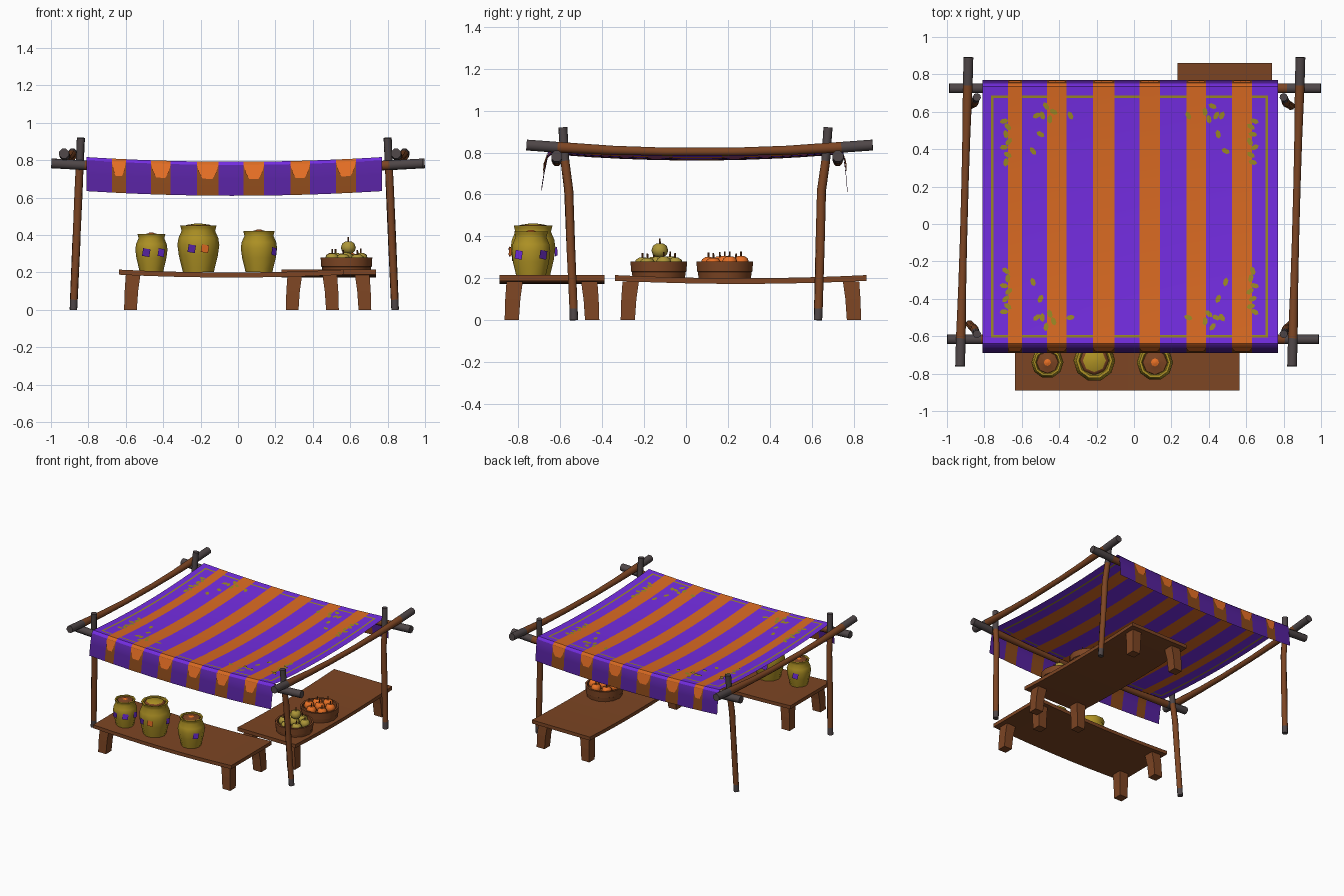
import bpy, bmesh, math, random
from mathutils import Vector

if "Cube" in bpy.data.objects:
    bpy.data.objects.remove(bpy.data.objects["Cube"])

random.seed(3)
COLORS = {
    "wood brown": (0.205, 0.060, 0.017), "dark binding": (0.078, 0.062, 0.064),
    "purple cloth": (0.175, 0.026, 0.76), "orange cloth": (0.70, 0.145, 0.016),
    "rust cloth": (0.25, 0.065, 0.010), "leaf gold": (0.33, 0.25, 0.017),
    "bright orange": (0.80, 0.16, 0.018), "pale apple": (0.42, 0.31, 0.04),
    "deep purple": (0.092, 0.016, 0.34), "mustard clay": (0.43, 0.29, 0.018),
}
NAMES = list(COLORS)
MATS = []
for n, c in COLORS.items():
    m = bpy.data.materials.new(n)
    m.diffuse_color = (*c, 1)
    m.use_nodes = True
    m.node_tree.nodes["Principled BSDF"].inputs["Base Color"].default_value = m.diffuse_color
    MATS.append(m)
WOOD, DARK, PURPLE, ORANGE, RUST, LEAF, BRIGHT, APPLE, DEEP, CLAY = range(10)


def finish(bm, name, smooth=None, recalc=True):
    if recalc:
        bmesh.ops.recalc_face_normals(bm, faces=bm.faces)
    me = bpy.data.meshes.new(name)
    bm.to_mesh(me)
    bm.free()
    for m in MATS:
        me.materials.append(m)
    ob = bpy.data.objects.new(name, me)
    bpy.context.collection.objects.link(ob)
    if smooth:
        bpy.ops.object.select_all(action='DESELECT')
        ob.select_set(True)
        bpy.context.view_layer.objects.active = ob
        bpy.ops.object.shade_smooth_by_angle(angle=math.radians(smooth))
    return ob


def skin(bm, rings, mat, caps=True):
    """Bridge closed rings of points; mat(i) gives the colour of band i."""
    vs = [[bm.verts.new(p) for p in r] for r in rings]
    n = len(vs[0])
    for i in range(len(vs) - 1):
        for j in range(n):
            k = (j + 1) % n
            bm.faces.new((vs[i][j], vs[i][k], vs[i + 1][k], vs[i + 1][j])).material_index = mat(i)
    if caps:
        bm.faces.new(vs[0][::-1]).material_index = mat(0)
        bm.faces.new(vs[-1]).material_index = mat(len(vs) - 2)


def pole(name, pts, radii, dark, sides=8):
    bm = bmesh.new()
    pts = [Vector(p) for p in pts]
    rings = []
    for i, p in enumerate(pts):
        d = pts[min(i + 1, len(pts) - 1)] - pts[max(i - 1, 0)]
        q = d.to_track_quat('Z', 'Y')
        rings.append([p + q @ Vector((math.cos(a), math.sin(a), 0)) * radii[i]
                      for a in [2 * math.pi * (k + .5) / sides for k in range(sides)]])
    skin(bm, rings, lambda i: DARK if i in dark else WOOD)
    finish(bm, name, 50)


def lathe(bm, c, prof, sides, mat):
    skin(bm, [[(c[0] + r * math.cos(2 * math.pi * k / sides),
                c[1] + r * math.sin(2 * math.pi * k / sides), c[2] + z)
               for k in range(sides)] for r, z in prof], mat)


# posts: slightly bowed, dark feet and tops
for side, bx, tx in (("left", -.88, -.84), ("right", .84, .80)):
    for end, ys in (("front", (-.535, -.537, -.55, -.56, -.578, -.588)),
                    ("back", (.63, .632, .64, .647, .667, .678))):
        zs = (0, .055, .35, .62, .76, .92)
        pole(f"{side}_{end}_post", [(bx + (tx - bx) * z / .92, y, z) for y, z in zip(ys, zs)],
             (.021, .021, .022, .022, .021, .022), (0, 4))

# beams: sagging, with dark ends
T = (-1, -.82, -.5, -.2, .2, .5, .82, 1)
R = (.028, .028, .023, .021, .021, .023, .028, .028)
for name, y, cx in (("front_beam", -.617, -.005), ("back_beam", .725, .005)):
    pole(name, [(cx + .993 * t, y, .753 + .03 * t * t) for t in T], R, (0, 6))
for name, xf, xb in (("left_beam", -.93, -.885), ("right_beam", .845, .89)):
    pole(name, [((xf + xb) / 2 + (xb - xf) / 2 * t, .065 + .826 * t, .803 + .033 * t * t) for t in T],
         R, (0, 6))

# striped canopy with hanging front and back valances
STRIPES = [(-.675, -.60), (-.465, -.36), (-.22, -.105), (.03, .14), (.28, .385), (.525, .63)]
CX, CY = -.02, .048


def sag(x):
    return .025 * ((x - CX) / .79) ** 2


def top_z(x, y):
    return .762 + .03 * ((y - CY) / .69) ** 2 + sag(x)


xs = sorted([-.81, -.765, -.752, .703, .716, .77, -.54, -.29, -.04, .21, .46]
            + [v for s in STRIPES for v in s])
ys = [-.64, -.607, -.594, -.45, -.3, -.15, 0, .15, .3, .45, .55, .674, .687, .735]
rows = [(-.69, .61), (-.676, .70), (-.66, .775)] + [(y, None) for y in ys] \
    + [(.752, .775), (.762, .70), (.77, .61)]
bm = bmesh.new()
grid = [[bm.verts.new((x, y, top_z(x, y) if z is None else z + sag(x))) for x in xs] for y, z in rows]
for j in range(len(rows) - 1):
    for i in range(len(xs) - 1):
        f = bm.faces.new((grid[j][i], grid[j][i + 1], grid[j + 1][i + 1], grid[j + 1][i]))
        mx = (xs[i] + xs[i + 1]) / 2
        my = (rows[j][0] + rows[j + 1][0]) / 2
        hang = j < 2 or j > len(rows) - 4
        striped = any(a < mx < b for a, b in STRIPES)
        inside = -.765 < mx < .716 and -.607 < my < .687
        core = -.752 < mx < .703 and -.594 < my < .674
        f.material_index = (RUST if hang else ORANGE) if striped else \
            LEAF if inside and not core else DEEP if hang else PURPLE
finish(bm, "canopy_cloth", 40, recalc=False)

# orange pennants on both valances
bm = bmesh.new()
for a, b in STRIPES:
    m, h = (a + b) / 2, (b - a) / 2
    for y0, y1, y2 in ((-.664, -.680, -.682), (.756, .766, .767)):
        pts = [(m - h, y0, .775), (m - h * .8, y1, .73), (m - h * .45, y2, .70),
               (m + h * .45, y2, .70), (m + h * .8, y1, .73), (m + h, y0, .775)]
        f = bm.faces.new([bm.verts.new((x, y, z + sag(x)))
                          for x, y, z in (pts if y0 < 0 else pts[::-1])])
        f.material_index = BRIGHT
finish(bm, "valance_pennants", recalc=False)

# embroidered leaves in the four canopy corners
bm = bmesh.new()
LEAVES = [(.24, .10), (.27, .10), (.26, .20), (.31, .12), (.22, .29), (.42, .10), (.065, .13), (.085, .16),
          (.075, .2), (.09, .24), (.065, .27), (.085, .31), (.075, .35), (.29, .05), (.33, .08)]
for sx in (-1, 1):
    for sy in (-1, 1):
        for dx, dy in LEAVES:
            x, y, t = -.025 + sx * (.735 - dx), .04 + sy * (.64 - dy), random.uniform(0, 3)
            ring = []
            for k in range(6):
                u, v = .024 * math.cos(k * math.pi / 3), .014 * math.sin(k * math.pi / 3)
                px, py = x + u * math.cos(t) - v * math.sin(t), y + u * math.sin(t) + v * math.cos(t)
                ring.append(bm.verts.new((px, py, top_z(px, py) + .004)))
            bm.faces.new(ring).material_index = LEAF
finish(bm, "canopy_leaves", recalc=False)


# tables: sagging plank on four splayed block legs
def table(name, cx, cy, length, width, along_x):
    def put(u, v, z):
        return (cx + u, cy + v, z) if along_x else (cx + v, cy + u, z)
    bm = bmesh.new()
    rings = []
    for i in range(9):
        t = i / 4 - 1
        z = .2 + .015 * t * t
        rings.append([put(t * length / 2, v * width / 2, z - d)
                      for v, d in ((-1, 0), (1, 0), (1, .027), (-1, .027))])
    skin(bm, rings, lambda i: WOOD)
    for su in (-1, 1):
        for sv in (-1, 1):
            u, v = su * (length / 2 - .068), sv * (width / 2 - .066)
            skin(bm, [[put(u + su * s + a * w, v + sv * s + b * w, z)
                       for a, b in ((-1, -1), (1, -1), (1, 1), (-1, 1))]
                      for z, s, w in ((0, .008, .034), (.1, .003, .036), (.185, -.006, .039))],
                 lambda i: WOOD)
    finish(bm, name)


table("front_table", -.035, -.64, 1.2, .5, True)
table("side_table", .484, .262, 1.2, .505, False)

# clay pots with heaped contents and woven patches
POTS = [(-.463, -.74, .086, .20, BRIGHT), (-.212, -.73, .112, .25, CLAY), (.112, -.74, .097, .22, BRIGHT)]
PROF = [(.74, 0), (.78, .08), (.93, .35), (1, .58), (.95, .73), (.8, .88), (.84, .95), (.87, 1), (.74, 1), (.68, .94)]
for n, (x, y, r, h, fill) in enumerate(POTS):
    z0 = .206 if n == 0 else .202
    bm = bmesh.new()
    lathe(bm, (x, y, z0), [(r * a, h * b) for a, b in PROF], 10, lambda i: CLAY)
    lathe(bm, (x, y, z0), [(r * .72, h * .92), (r * .67, h * .98), (r * (.55 if n == 1 else .22), h * 1.01),
                           (r * .1, h * 1.04)], 8, lambda i: WOOD if i < 2 else fill)
    finish(bm, f"pot_{n + 1}", 50)
    bm = bmesh.new()
    marks = ((324, PURPLE), (36, DEEP)) if n == 2 else \
        ((252, DEEP), (288 if n else 306, BRIGHT if n else PURPLE), (0, PURPLE), (108, PURPLE))
    for deg, col in marks:
        a, d = math.radians(deg), .024
        o = Vector((math.cos(a), math.sin(a), 0))
        s = Vector((-o.y, o.x, 0))
        c = Vector((x, y, z0 + h * .5)) + o * (r + .003)
        f = bm.faces.new([bm.verts.new(c + s * d * p + Vector((0, 0, d * q)))
                          for p, q in ((-1, -.7), (.7, -1), (1, .7), (-.7, 1))])
        f.material_index = col
    finish(bm, f"pot_patches_{n + 1}", recalc=False)


# fruit baskets
def fruit(bm, c, r, col):
    lathe(bm, c, [(r * a, r * b) for a, b in ((.35, -.85), (.85, -.5), (1, 0), (.82, .55), (.4, .82), (.08, .7))],
          8, lambda i: col)
    lathe(bm, c, [(.005, r * .65), (.004, r * 1.4)], 4, lambda i: WOOD)


for name, cy, col in (("apple", -.13, APPLE), ("tomato", .185, BRIGHT)):
    bm = bmesh.new()
    lathe(bm, (.58, cy, .2), [(.128, 0), (.132, .03), (.136, .032), (.138, .08), (.124, .08), (.12, .045)],
          14, lambda i: WOOD)
    finish(bm, f"{name}_basket", 30)
    bm = bmesh.new()
    for k in range(6):
        a = k * math.pi / 3 + .3
        fruit(bm, (.58 + .08 * math.cos(a), cy + .08 * math.sin(a), .27 + random.uniform(-.005, .005)), .038, col)
    fruit(bm, (.58, cy, .275), .038, col)
    if name == "apple":
        fruit(bm, (.59, cy + .005, .333), .04, col)
    finish(bm, f"{name}_pile", 50)
